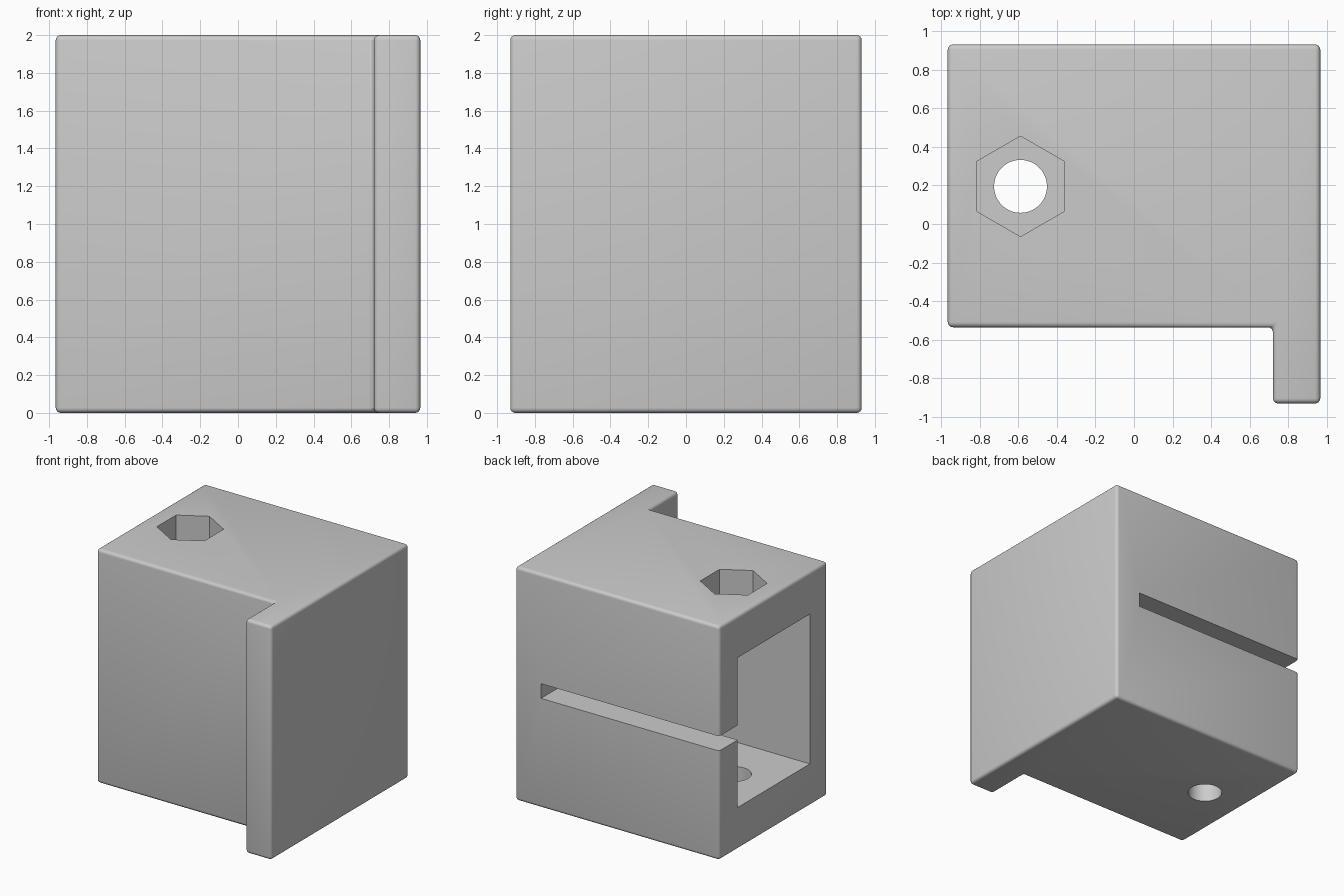
import bpy
import bmesh
from math import radians, pi
from mathutils import Matrix

cube = bpy.data.objects.get("Cube")
if cube:
    bpy.data.objects.remove(cube, do_unlink=True)

X, Y, Z = 0.965, 0.93, 2.0      # half width, half depth, height
WALL_X, FRONT = 0.72, -0.535    # inner face of the solid side, main front face
HOLE = (-0.588, 0.195)          # bolt axis


def finish(name, bm):
    bmesh.ops.recalc_face_normals(bm, faces=bm.faces)
    mesh = bpy.data.meshes.new(name)
    bm.to_mesh(mesh)
    bm.free()
    obj = bpy.data.objects.new(name, mesh)
    bpy.context.collection.objects.link(obj)
    return obj


def box(name, lo, hi):
    bm = bmesh.new()
    bmesh.ops.create_cube(bm, size=1)
    for v in bm.verts:
        v.co = [l if c < 0 else h for c, l, h in zip(v.co, lo, hi)]
    return finish(name, bm)


def prism(name, sides, radius, z0, z1):
    bm = bmesh.new()
    place = Matrix.Translation((*HOLE, (z0 + z1) / 2)) @ Matrix.Rotation(pi / 2, 4, "Z")
    bmesh.ops.create_cone(bm, cap_ends=True, segments=sides, radius1=radius,
                          radius2=radius, depth=z1 - z0, matrix=place)
    # Point a corner of the prism along y
    if not any(abs(v.co.x - HOLE[0]) < 1e-4 for v in bm.verts):
        bmesh.ops.rotate(bm, verts=bm.verts, cent=(*HOLE, 0),
                         matrix=Matrix.Rotation(pi / 2, 3, "Z"))
    return finish(name, bm)


# Clamp block with side flange: extruded outline with rounded edges
outline = [(-X, FRONT), (WALL_X, FRONT), (WALL_X, -Y), (X, -Y), (X, Y), (-X, Y)]
bm = bmesh.new()
base = bm.faces.new([bm.verts.new((x, y, 0)) for x, y in outline])
top = bmesh.ops.extrude_face_region(bm, geom=[base])["geom"]
bmesh.ops.translate(bm, vec=(0, 0, Z),
                    verts=[g for g in top if isinstance(g, bmesh.types.BMVert)])
bmesh.ops.recalc_face_normals(bm, faces=bm.faces)
bmesh.ops.bevel(bm, geom=bm.edges[:], offset=0.027, offset_type="OFFSET",
                segments=4, profile=0.5, affect="EDGES", clamp_overlap=True)
body = finish("clamp_body", bm)

# Cavity, clamping slot, bolt hole and nut pocket
cutters = [
    box("cavity_cutter", (-2, -0.295, 0.36), (WALL_X, 0.68, 1.64)),
    box("slot_cutter", (-2, 0.5, 0.9375), (WALL_X, 2, 1.0625)),
    prism("bolt_hole_cutter", 64, 0.137, -0.5, 2.5),
    prism("nut_pocket_cutter", 6, 0.26, 1.785, 2.5),
]
bpy.context.view_layer.objects.active = body
for cutter in cutters:
    cutter.hide_render = True
    mod = body.modifiers.new(cutter.name, "BOOLEAN")
    mod.operation, mod.solver, mod.object = "DIFFERENCE", "EXACT", cutter
    bpy.ops.object.modifier_apply(modifier=mod.name)
    bpy.data.objects.remove(cutter, do_unlink=True)

# Plain grey finish
grey = bpy.data.materials.new("light_grey")
grey.use_nodes = True
colour = (0.6, 0.6, 0.6, 1)
grey.diffuse_color = colour
grey.node_tree.nodes["Principled BSDF"].inputs["Base Color"].default_value = colour
body.data.materials.clear()
body.data.materials.append(grey)

bpy.ops.object.select_all(action="DESELECT")
body.select_set(True)
bpy.ops.object.shade_smooth_by_angle(angle=radians(30))
